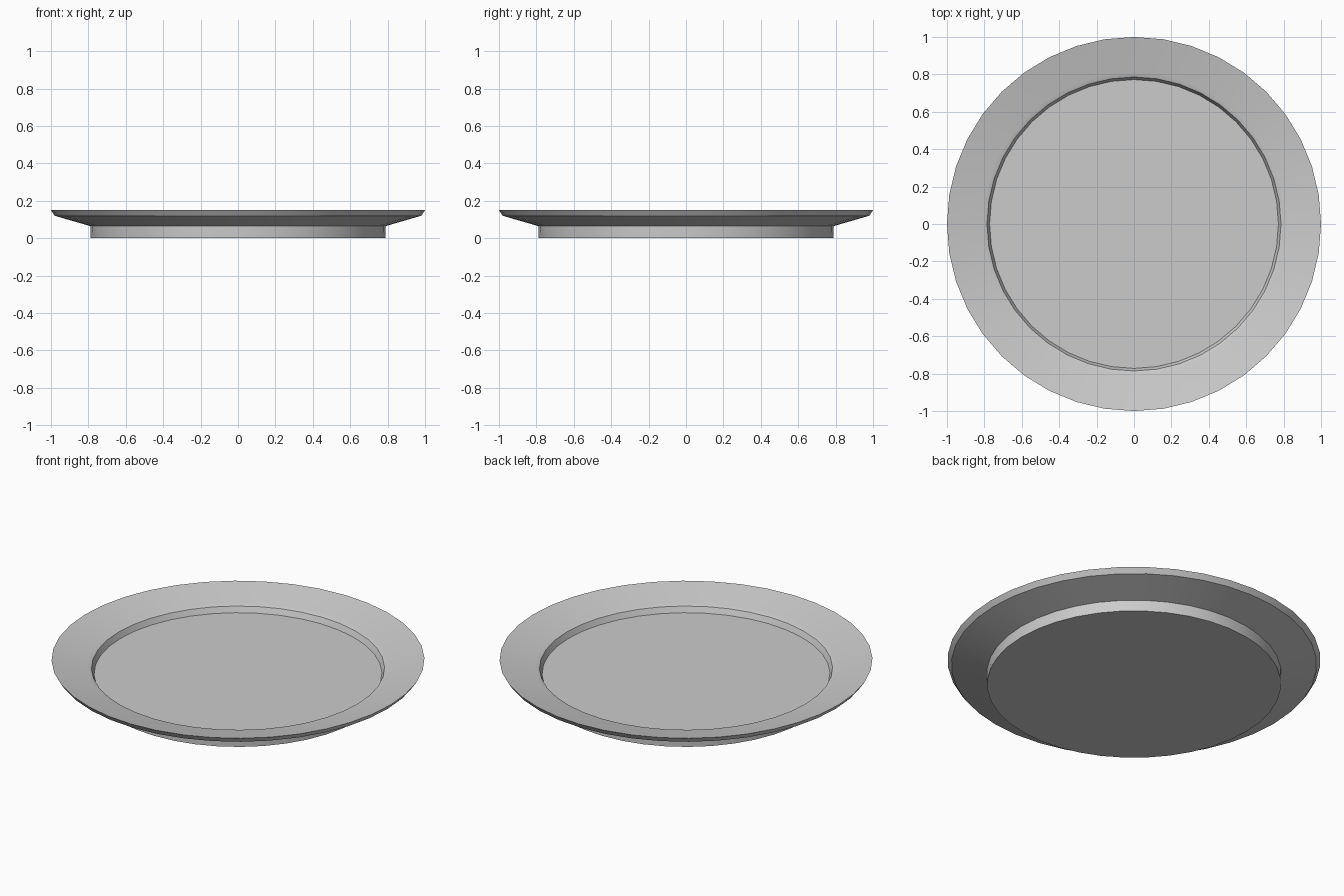
import bpy, bmesh, math

if "Cube" in bpy.data.objects:
    bpy.data.objects.remove(bpy.data.objects["Cube"])

SIDES = 40

# Plate cross-section (radius, height), from underside edge to floor edge
PROFILE = [
    (0.788, 0.0),    # foot bottom
    (0.79, 0.065),   # foot top
    (0.98, 0.12),    # underside of rim
    (1.0, 0.15),     # outer lip
    (0.81, 0.107),   # sloped rim top
    (0.796, 0.104),  # softened inner edge
    (0.786, 0.10),
    (0.772, 0.067),  # floor edge
]


def ring(bm, radius, z):
    return [bm.verts.new((radius * math.cos(2 * math.pi * i / SIDES),
                          radius * math.sin(2 * math.pi * i / SIDES), z))
            for i in range(SIDES)]


# Revolve the profile and cap the underside and the floor
bm = bmesh.new()
rings = [ring(bm, r, z) for r, z in PROFILE]
for low, high in zip(rings, rings[1:]):
    for i in range(SIDES):
        j = (i + 1) % SIDES
        bm.faces.new((low[i], low[j], high[j], high[i]))
bm.faces.new(rings[0][::-1])
bm.faces.new(rings[-1])
bmesh.ops.recalc_face_normals(bm, faces=bm.faces[:])

mesh = bpy.data.meshes.new("plate")
bm.to_mesh(mesh)
bm.free()
plate = bpy.data.objects.new("plate", mesh)
bpy.context.collection.objects.link(plate)

# Smooth round the plate, keep the profile corners crisp
bpy.context.view_layer.objects.active = plate
plate.select_set(True)
bpy.ops.object.shade_smooth_by_angle(angle=math.radians(15))
